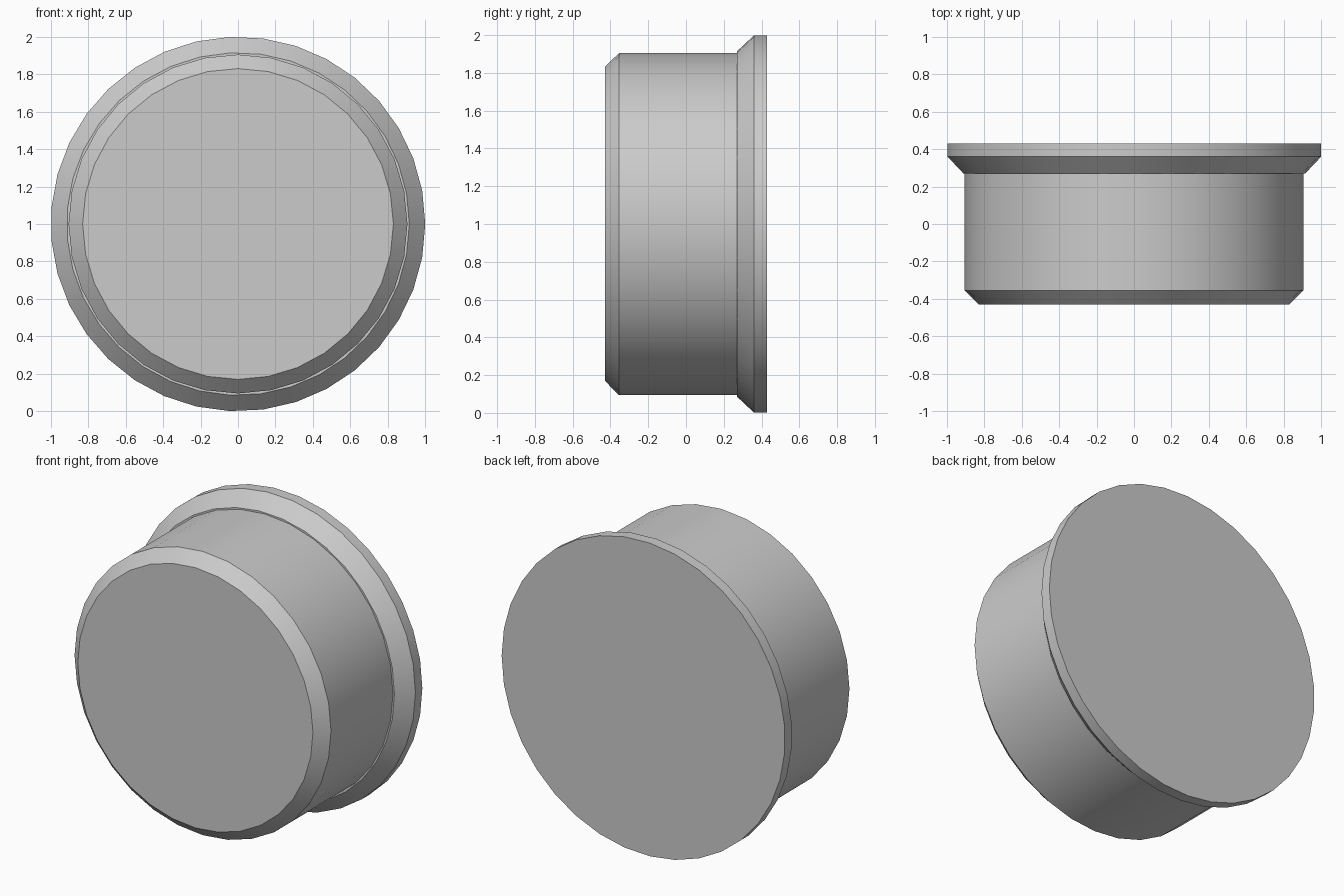
import bpy
import bmesh
import math

cube = bpy.data.objects.get("Cube")
if cube:
    bpy.data.objects.remove(cube, do_unlink=True)

grey = bpy.data.materials.new("plain grey")
grey.use_nodes = True
colour = (0.6, 0.6, 0.6, 1)
grey.diffuse_color = colour
grey.node_tree.nodes["Principled BSDF"].inputs["Base Color"].default_value = colour


def turned(name, profile, sides):
    """Closed solid turned around the y axis from (radius, y) points."""
    bm = bmesh.new()
    rings = []
    for radius, y in profile:
        angles = [math.tau * i / sides for i in range(sides)]
        rings.append([bm.verts.new((radius * math.cos(a), y, 1 + radius * math.sin(a)))
                      for a in angles])
    for near, far in zip(rings, rings[1:]):
        for i in range(sides):
            j = (i + 1) % sides
            bm.faces.new((near[i], near[j], far[j], far[i]))
    bm.faces.new(rings[0])
    bm.faces.new(rings[-1])
    bmesh.ops.recalc_face_normals(bm, faces=bm.faces)
    mesh = bpy.data.meshes.new(name)
    bm.to_mesh(mesh)
    bm.free()
    mesh.materials.append(grey)
    obj = bpy.data.objects.new(name, mesh)
    bpy.context.collection.objects.link(obj)
    bpy.ops.object.select_all(action='DESELECT')
    obj.select_set(True)
    bpy.context.view_layer.objects.active = obj
    bpy.ops.object.shade_smooth_by_angle(angle=math.radians(30))
    return obj


# Cylindrical body with a chamfered front rim
turned("body", [(0.83, -0.43), (0.905, -0.355), (0.905, 0.28)], 32)

# Wider back flange with a sloped front
turned("back_flange", [(0.915, 0.27), (1.0, 0.36), (1.0, 0.43)], 35)
